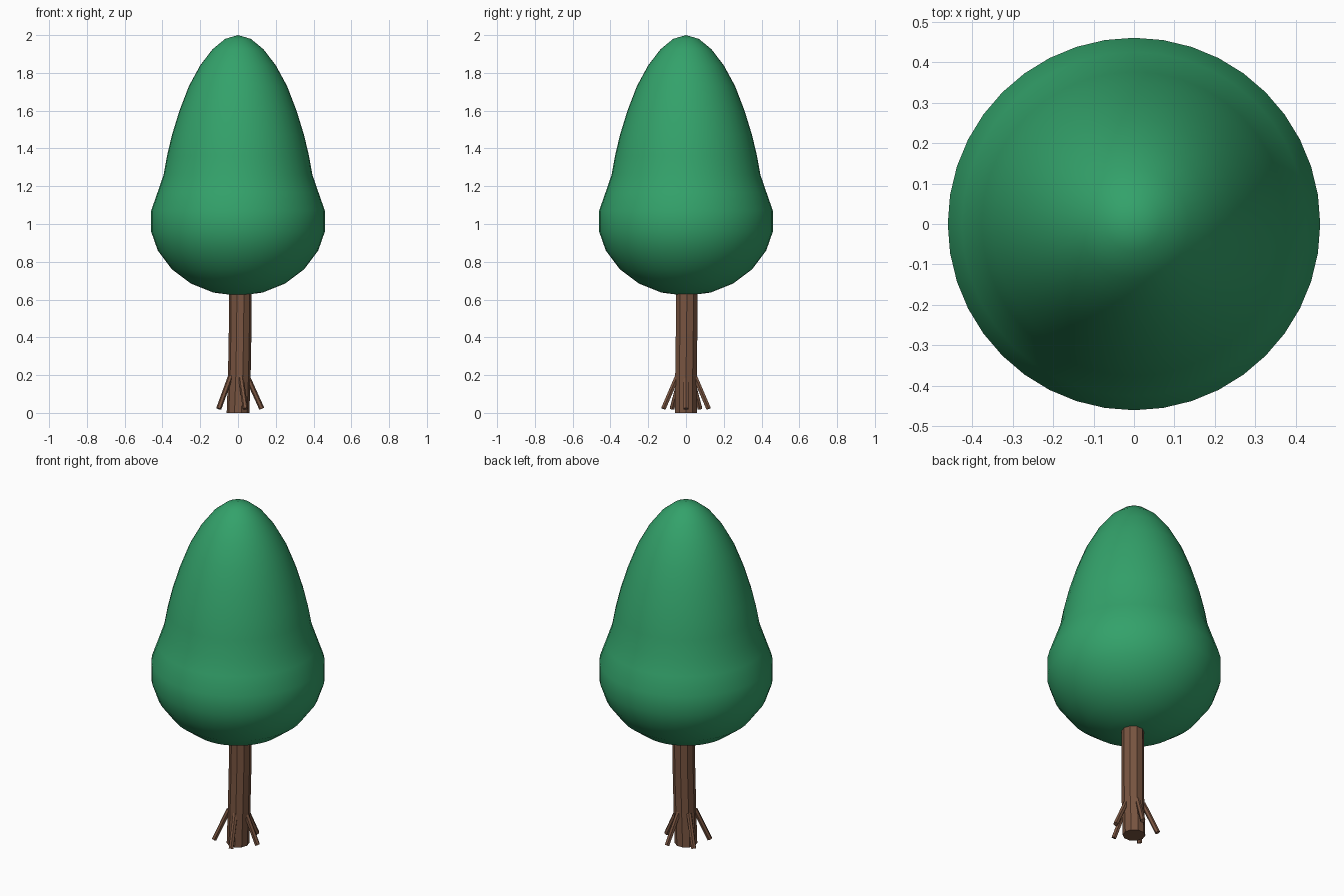
import bpy, bmesh
from math import cos, sin, pi, tau
from mathutils import Vector

if "Cube" in bpy.data.objects:
    bpy.data.objects.remove(bpy.data.objects["Cube"])


def material(name, color):
    m = bpy.data.materials.new(name)
    m.diffuse_color = color
    m.use_nodes = True
    m.node_tree.nodes["Principled BSDF"].inputs["Base Color"].default_value = m.diffuse_color
    return m


def loft(name, rings, sides, mat, smooth=False):
    """Join rings of (centre, radius, axis); radius 0 makes a tip, open ends are capped."""
    bm = bmesh.new()
    loops = []
    for centre, r, axis in rings:
        rot = Vector((0, 0, 1)).rotation_difference(Vector(axis))
        n = sides if r > 0 else 1
        loops.append([bm.verts.new(Vector(centre) + rot @ Vector((r * cos(tau * i / sides), r * sin(tau * i / sides), 0)))
                      for i in range(n)])
    for a, b in zip(loops, loops[1:]):
        for i in range(sides):
            j = (i + 1) % sides
            quad = [a[i % len(a)], a[j % len(a)], b[j % len(b)], b[i % len(b)]]
            bm.faces.new(list(dict.fromkeys(quad)))
    for end in (loops[0], loops[-1]):
        if len(end) > 2:
            bm.faces.new(end)
    bmesh.ops.recalc_face_normals(bm, faces=bm.faces)
    for f in bm.faces:
        f.smooth = smooth
    mesh = bpy.data.meshes.new(name)
    bm.to_mesh(mesh)
    bm.free()
    mesh.materials.append(mat)
    ob = bpy.data.objects.new(name, mesh)
    bpy.context.collection.objects.link(ob)
    return ob


leaf = material("leaf_green", (0.033, 0.36, 0.145, 1))
bark = material("bark_brown", (0.19, 0.09, 0.052, 1))
UP = (0, 0, 1)

# Crown: smooth pear-shaped lathe
profile = [(0, 0.62), (0.13, 0.637), (0.25, 0.685), (0.35, 0.76), (0.425, 0.86),
           (0.46, 0.96), (0.46, 1.07), (0.425, 1.17), (0.394, 1.26), (0.376, 1.36), (0.35, 1.47),
           (0.31, 1.6), (0.26, 1.73), (0.2, 1.84), (0.135, 1.925), (0.068, 1.98), (0, 2.0)]
loft("crown", [((0, 0, z), r, UP) for r, z in profile], 40, leaf, True)

# Trunk: faceted, leaning slightly
trunk = [(0, 0, 0.0), (0.007, 0, 0.2), (0.011, 0.003, 0.42), (0.013, 0.005, 0.66)]
loft("trunk", [(p, 0.06, UP) for p in trunk], 10, bark)

# Roots: five thin struts splayed around the trunk base
for k in range(5):
    a = k * tau / 5
    out = Vector((cos(a), sin(a), 0))
    top = out * 0.048 + Vector((0, 0, 0.195))
    tip = out * 0.126 + Vector((0, 0, 0.022))
    loft(f"root_{k + 1}", [(tip, 0.014, top - tip), (top, 0.014, top - tip)], 6, bark)
